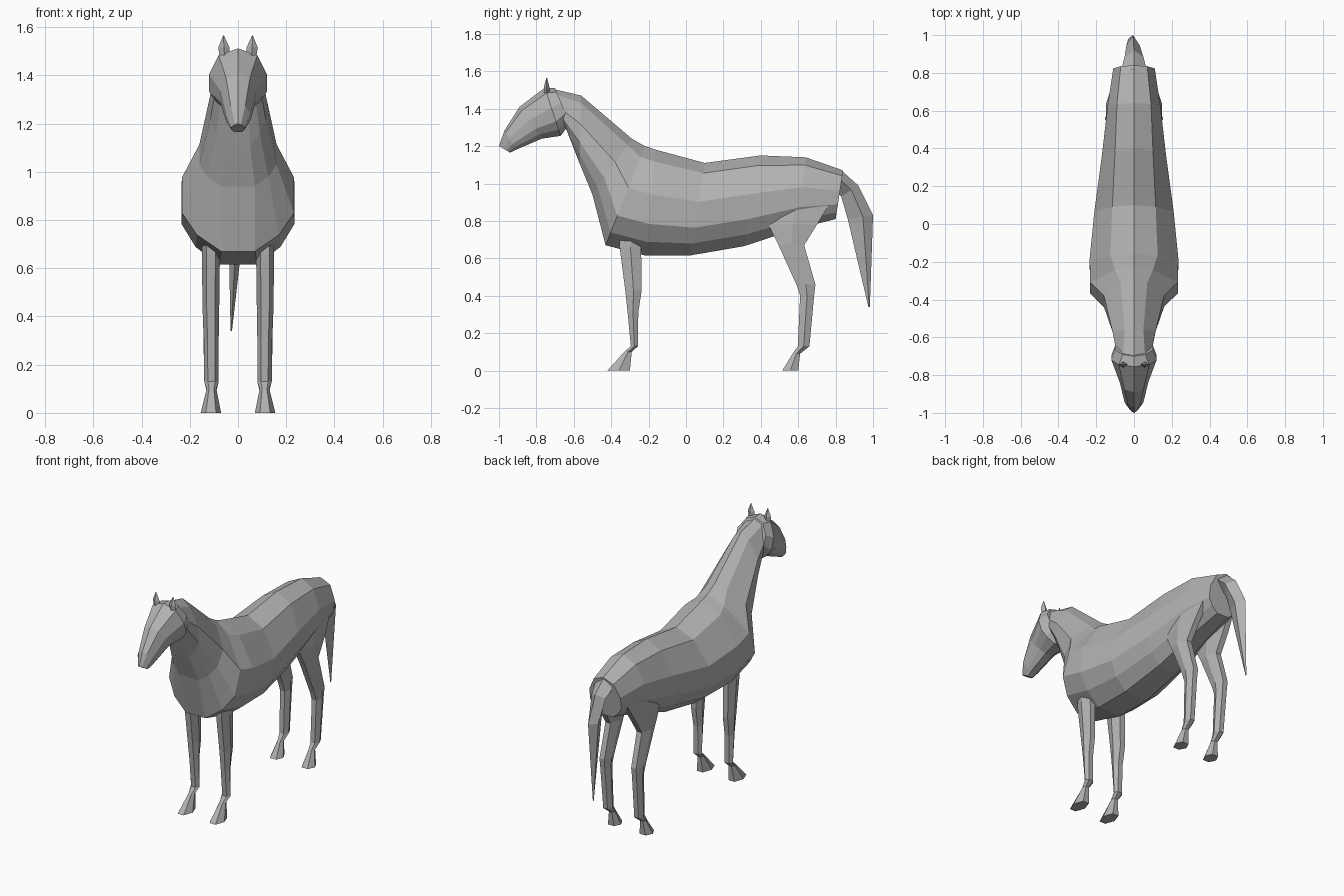
import bpy, bmesh, math
from mathutils import Vector

grey = bpy.data.materials.new("warm_grey")
grey.diffuse_color = (0.45, 0.45, 0.45, 1)


def loft(name, rings):
    """Skin closed rings of equal point count, cap both ends, flat faces."""
    bm = bmesh.new()
    vs = [[bm.verts.new(p) for p in r] for r in rings]
    n = len(vs[0])
    for a, b in zip(vs, vs[1:]):
        for i in range(n):
            j = (i + 1) % n
            bm.faces.new((a[i], a[j], b[j], b[i]))
    bm.faces.new(vs[0])
    bm.faces.new(vs[-1])
    bmesh.ops.recalc_face_normals(bm, faces=bm.faces)
    me = bpy.data.meshes.new(name)
    bm.to_mesh(me)
    bm.free()
    me.materials.append(grey)
    ob = bpy.data.objects.new(name, me)
    bpy.context.collection.objects.link(ob)
    return ob


def section(ty, tz, by, bz, wu, wm, wb):
    """Symmetric ring from a top point to a bottom point: upper, mid, lower half widths."""
    ts = (0.11, 0.42, 0.70, 0.87, 1.0)
    xs = (wu, wm, wm, wb + 0.62 * (wm - wb), wb)
    half = [(x, ty + (by - ty) * t, tz + (bz - tz) * t) for x, t in zip(xs, ts)]
    return [(0, ty, tz)] + half + [(-x, y, z) for x, y, z in reversed(half)]


# Neck and trunk: top y, top z, bottom y, bottom z, upper, mid, lower half widths
trunk = [
    (-0.73, 1.51, -0.64, 1.29, 0.06, 0.09, 0.04),
    (-0.56, 1.47, -0.57, 1.11, 0.05, 0.115, 0.05),
    (-0.29, 1.24, -0.50, 0.94, 0.07, 0.16, 0.07),
    (-0.22, 1.20, -0.43, 0.67, 0.10, 0.232, 0.07),
    (-0.16, 1.18, -0.22, 0.615, 0.125, 0.235, 0.08),
    (0.10, 1.11, 0.02, 0.615, 0.115, 0.21, 0.08),
    (0.40, 1.15, 0.31, 0.665, 0.10, 0.17, 0.07),
    (0.64, 1.14, 0.60, 0.76, 0.09, 0.14, 0.05),
    (0.84, 1.07, 0.80, 0.81, 0.07, 0.11, 0.04),
]
loft("body", [section(*s) for s in trunk])

# Head, from behind the jaw to the muzzle
head = [
    (-0.70, 1.51, -0.62, 1.32, 0.06, 0.10, 0.04),
    (-0.755, 1.512, -0.67, 1.255, 0.08, 0.12, 0.04),
    (-0.89, 1.41, -0.77, 1.24, 0.05, 0.075, 0.025),
    (-0.97, 1.285, -0.91, 1.18, 0.03, 0.05, 0.02),
    (-1.00, 1.20, -0.94, 1.165, 0.012, 0.028, 0.015),
]
loft("head", [section(*s) for s in head])

# Tail: outer y, z, inner y, z, half width, centre x
tail = [
    (0.82, 1.08, 0.78, 0.98, 0.07, 0),
    (0.92, 0.99, 0.83, 0.93, 0.05, 0),
    (1.00, 0.83, 0.865, 0.81, 0.035, -0.005),
    (0.983, 0.34, 0.975, 0.34, 0.003, -0.028),
]
loft("tail", [[(c, oy, oz), (c + w, oy * .6 + iy * .4, oz * .6 + iz * .4), (c, iy, iz),
               (c - w, oy * .6 + iy * .4, oz * .6 + iz * .4)]
              for oy, oz, iy, iz, w, c in tail])


def leg_ring(z, y0, y1, x0, x1):
    """Six-sided leg ring inside a y and x range."""
    m, q = (y0 + y1) / 2, (x1 - x0) * 0.25
    return [(x0 + q, y0, z), (x1 - q, y0, z), (x1, m, z),
            (x1 - q, y1, z), (x0 + q, y1, z), (x0, m, z)]


# Legs: z, front y, back y, inner x, outer x
front_leg = [
    (0.76, -0.36, -0.23, 0.075, 0.15), (0.66, -0.355, -0.24, 0.075, 0.15),
    (0.43, -0.325, -0.237, 0.078, 0.147), (0.31, -0.312, -0.255, 0.08, 0.142),
    (0.13, -0.295, -0.257, 0.08, 0.14), (0.10, -0.33, -0.29, 0.09, 0.13),
    (0.0, -0.42, -0.30, 0.07, 0.155),
]
hind_leg = [
    (0.88, 0.42, 0.76, 0.06, 0.135), (0.78, 0.44, 0.70, 0.07, 0.145),
    (0.67, 0.495, 0.632, 0.075, 0.147), (0.46, 0.59, 0.692, 0.078, 0.147),
    (0.40, 0.61, 0.685, 0.08, 0.145), (0.13, 0.598, 0.66, 0.08, 0.14),
    (0.09, 0.57, 0.61, 0.09, 0.13), (0.0, 0.515, 0.60, 0.07, 0.155),
]

for side, label in ((1, "left"), (-1, "right")):
    for kind, rows in (("front_leg", front_leg), ("hind_leg", hind_leg)):
        loft(f"{kind}_{label}", [[(x * side, y, z) for x, y, z in leg_ring(*r)] for r in rows])
    # Ears: small four-sided spikes
    ear = [(1.47, 0.035, 0.075, 0.015), (1.515, 0.035, 0.082, 0.015), (1.565, 0.058, 0.062, 0.002)]
    loft(f"ear_{label}", [[(side * a, -0.745, z), (side * (a + b) / 2, -0.745 - d, z),
                           (side * b, -0.745, z), (side * (a + b) / 2, -0.745 + d, z)]
                          for z, a, b, d in ear])
